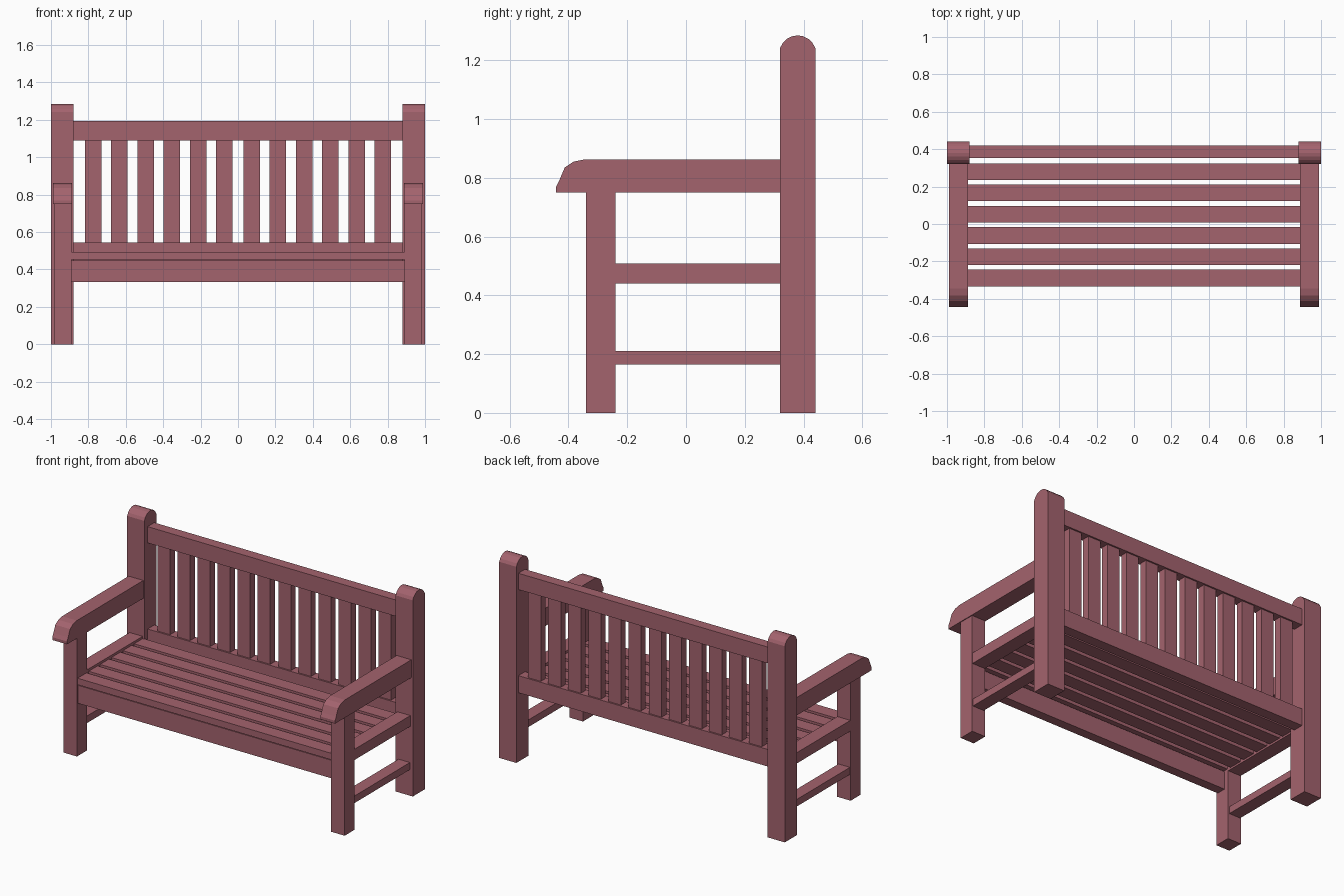
import bpy, bmesh, math

if "Cube" in bpy.data.objects:
    bpy.data.objects.remove(bpy.data.objects["Cube"])

wood = bpy.data.materials.new("red_wood")
wood.diffuse_color = (0.37, 0.125, 0.155, 1)
wood.use_nodes = True
wood.node_tree.nodes["Principled BSDF"].inputs["Base Color"].default_value = wood.diffuse_color


def extrude_profile(name, profile, x0, x1):
    """Extrude a closed (y, z) profile from x0 to x1."""
    bm = bmesh.new()
    face = bm.faces.new([bm.verts.new((x0, y, z)) for y, z in profile])
    res = bmesh.ops.extrude_face_region(bm, geom=[face])
    verts = [g for g in res["geom"] if isinstance(g, bmesh.types.BMVert)]
    bmesh.ops.translate(bm, verts=verts, vec=(x1 - x0, 0, 0))
    bmesh.ops.recalc_face_normals(bm, faces=bm.faces[:])
    mesh = bpy.data.meshes.new(name)
    bm.to_mesh(mesh)
    bm.free()
    mesh.materials.append(wood)
    obj = bpy.data.objects.new(name, mesh)
    bpy.context.collection.objects.link(obj)
    return obj


def board(name, x0, x1, y0, y1, z0, z1):
    return extrude_profile(name, [(y0, z0), (y1, z0), (y1, z1), (y0, z1)], x0, x1)


def mirrored(obj):
    mod = obj.modifiers.new("mirror", "MIRROR")
    mod.use_axis = (True, False, False)
    return obj


# Back posts with arched tops
r, half = 0.063, math.radians(72)
arch = []
for i in range(9):
    a = half - 2 * half * i / 8
    arch.append((0.38 + 0.06 * math.sin(a) / math.sin(half),
                 1.285 - r + r * math.cos(a)))
mirrored(extrude_profile("back_post", [(0.32, 0), (0.44, 0)] + arch, 0.88, 1.0))

# Front legs
mirrored(board("front_leg", 0.89, 0.985, -0.34, -0.24, 0, 0.75))

# Armrests with rounded front ends
arm = [(0.32, 0.75), (0.32, 0.863), (-0.345, 0.863), (-0.383, 0.855),
       (-0.413, 0.835), (-0.432, 0.79), (-0.443, 0.768), (-0.443, 0.75)]
mirrored(extrude_profile("armrest", arm, 0.887, 0.99))

# Side rails and lower stretchers
mirrored(board("side_rail", 0.892, 0.983, -0.24, 0.32, 0.44, 0.508))
mirrored(board("side_stretcher", 0.9, 0.98, -0.24, 0.32, 0.165, 0.21))

# Front apron and back rails
board("front_apron", -0.89, 0.89, -0.33, -0.27, 0.333, 0.447)
board("back_top_rail", -0.885, 0.885, 0.353, 0.42, 1.09, 1.193)
board("back_bottom_rail", -0.885, 0.885, 0.353, 0.42, 0.437, 0.545)

# Seat slats
for i in range(6):
    y = -0.289 + 0.1138 * i
    board(f"seat_slat_{i + 1}", -0.892, 0.892, y - 0.0445, y + 0.0445, 0.452, 0.493)

# Upright back slats, mirrored in pairs
for i in range(6):
    x = 0.073 + 0.1402 * i
    mirrored(board(f"back_slat_{i + 1}", x - 0.044, x + 0.044, 0.363, 0.41, 0.545, 1.09))
